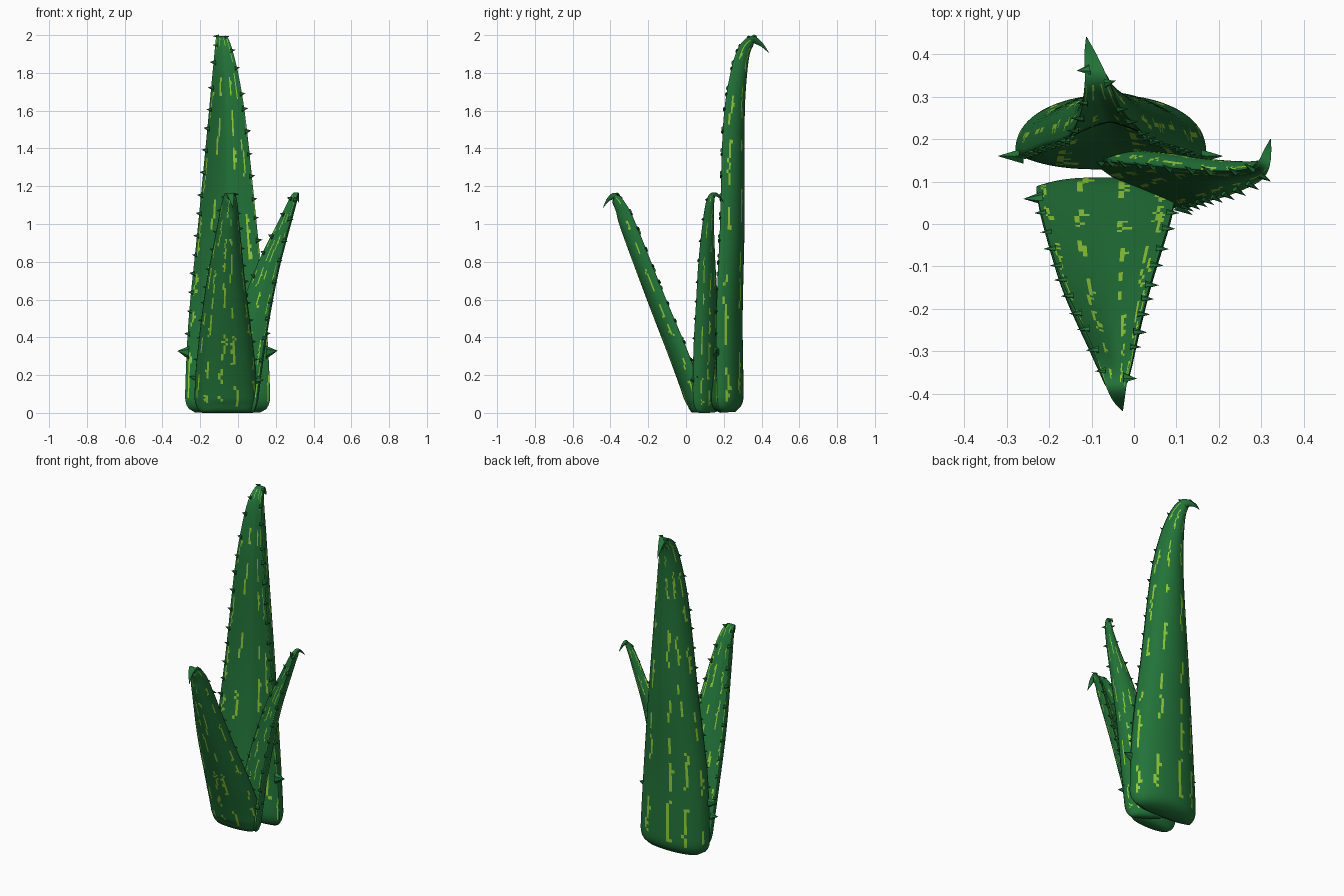
import bpy, bmesh, random
from math import pi, sin, cos, sqrt
from mathutils import Vector

if "Cube" in bpy.data.objects:
    bpy.data.objects.remove(bpy.data.objects["Cube"])

random.seed(4)
ROWS, HALF = 110, 36


def material(name, col):
    m = bpy.data.materials.new(name)
    m.diffuse_color = (*col, 1)
    m.use_nodes = True
    m.node_tree.nodes["Principled BSDF"].inputs["Base Color"].default_value = m.diffuse_color
    return m


GREEN = material("leaf_green", (0.016, 0.17, 0.04))
STREAK = material("streak_lime", (0.28, 0.60, 0.04))


def sample(keys, u):
    # Catmull-Rom through keys of (x, y, z, half width, depth, channel)
    f = u * (len(keys) - 1)
    i = min(int(f), len(keys) - 2)
    t = f - i
    g = lambda k: keys[max(0, min(len(keys) - 1, k))]
    return [0.5 * (2 * b + (c - a) * t + (2 * a - 5 * b + 4 * c - d) * t * t
                   + (3 * b - a - 3 * c + d) * t ** 3)
            for a, b, c, d in zip(g(i - 1), g(i), g(i + 1), g(i + 2))]


def even_params(keys):
    # parameters spaced evenly along the leaf length
    us = [i / 1000 for i in range(1001)]
    ps = [Vector(sample(keys, u)[:3]) for u in us]
    acc = [0]
    for a, b in zip(ps, ps[1:]):
        acc.append(acc[-1] + (b - a).length)
    out, k = [], 0
    for r in range(ROWS + 1):
        while k < 1000 and acc[k] < acc[-1] * r / ROWS:
            k += 1
        out.append(us[k])
    return out, acc[-1]


def frame(keys, u, across):
    t = (Vector(sample(keys, min(1, u + .01))[:3]) - Vector(sample(keys, max(0, u - .01))[:3])).normalized()
    w = (across - t * across.dot(t)).normalized()
    return t, w, t.cross(w)


def finish(bm, name, mats):
    bmesh.ops.recalc_face_normals(bm, faces=bm.faces)
    me = bpy.data.meshes.new(name)
    bm.to_mesh(me)
    bm.free()
    for m in mats:
        me.materials.append(m)
    ob = bpy.data.objects.new(name, me)
    bpy.context.collection.objects.link(ob)
    return ob


def leaf(name, keys, across, out, big):
    across, out = Vector(across).normalized(), Vector(out)
    us, length = even_params(keys)
    bm, rings, edges = bmesh.new(), [], []
    for r, u in enumerate(us):
        x, y, z, w, d, c = sample(keys, u)
        t, wd, n = frame(keys, u, across)
        if r == 0:
            sign = 1 if n.dot(out) > 0 else -1
        n = n * sign
        # rounded heel
        q = min(1, r * length / ROWS / 0.09)
        f = sqrt(max(0, 1 - (1 - q) ** 2))
        w = max(w, .001) * (.78 + .22 * f)
        p = Vector((x, y, z)) + n * d * .2 * (1 - f)
        d = max(d, .001) * (.5 + .5 * f)
        edges.append((p, t, wd, w))
        prof = [(w * cos(pi * j / HALF), d * sin(pi * j / HALF) ** .85) for j in range(HALF)]
        for j in range(HALF):
            s = -cos(pi * j / HALF)
            prof.append((w * s, d * c * (1 - abs(s) ** (1.4 if c > 0 else 3))))
        ring = []
        for a, b in prof:
            v = p + wd * a + n * b
            v.z = max(0, v.z)
            ring.append(bm.verts.new(v))
        rings.append(ring)
    m = 2 * HALF
    grid = [[bm.faces.new((A[j], A[(j + 1) % m], B[(j + 1) % m], B[j])) for j in range(m)]
            for A, B in zip(rings, rings[1:])]
    bm.faces.new(rings[0])
    bm.faces.new(rings[-1])
    # broken wandering streaks
    for col in (5, 12, 20, 27, 33, 42, 49, 56, 63, 68):
        pos, r = col + random.uniform(-2, 2), random.randint(2, 10)
        while r < ROWS - 10:
            for k in range(random.randint(3, 13)):
                if r < ROWS - 8:
                    grid[r][int(pos) % m].material_index = 1
                    if random.random() < .15:
                        grid[r][int(pos + 1) % m].material_index = 1
                r += 1
                pos += random.uniform(-.35, .35)
            r += random.randint(2, 12)
    for f in bm.faces:
        f.smooth = True
    finish(bm, name, (GREEN, STREAK))

    # thorns along both margins
    bm = bmesh.new()

    def thorn(row, side, size):
        p, t, wd, w = edges[row]
        c = p + wd * side * (w - .012)
        ax = (wd * side + t * .15).normalized()
        up = t
        nn = ax.cross(up)
        base = [bm.verts.new(c + (up * cos(k * pi / 3) + nn * .6 * sin(k * pi / 3)) * size * .7)
                for k in range(6)]
        tip = bm.verts.new(c + ax * (size + .012))
        for k in range(6):
            bm.faces.new((base[k], base[(k + 1) % 6], tip))
        bm.faces.new(base)

    for side in (-1, 1):
        s = .3
        while s < length - .06:
            thorn(int(s / length * ROWS), side, random.uniform(.014, .022))
            s += random.uniform(.09, .13)
        thorn(int(big[0] / length * ROWS), side, big[1])
    finish(bm, name + "_thorns", (GREEN,))


# tall rear leaf
leaf("tall_leaf", [
    (-.055, .17, 0, .22, .13, -.25), (-.055, .165, .1, .225, .14, -.25),
    (-.056, .16, .5, .205, .14, .2), (-.056, .18, 1.0, .155, .13, .4),
    (-.058, .195, 1.5, .105, .115, .4), (-.065, .225, 1.75, .075, .095, .35),
    (-.078, .275, 1.93, .045, .07, .2), (-.09, .345, 1.995, .026, .05, 0),
    (-.103, .40, 1.965, .014, .025, 0), (-.112, .44, 1.905, .001, .001, 0)],
    (1, 0, 0), (0, 1, 0), (.33, .05))

# short front leaf
leaf("front_leaf", [
    (-.065, .085, 0, .16, .08, -.25), (-.065, .085, .1, .165, .10, -.2),
    (-.065, .02, .3, .152, .105, 0), (-.065, -.125, .65, .108, .095, .2),
    (-.05, -.265, 1.0, .058, .085, .25), (-.045, -.32, 1.11, .042, .065, .2),
    (-.042, -.375, 1.163, .026, .045, 0), (-.036, -.415, 1.14, .014, .022, 0),
    (-.027, -.44, 1.085, .001, .001, 0)],
    (1, 0, 0), (0, -1, 0), (.19, .035))

# short right leaf, leaning sideways
leaf("right_leaf", [
    (-.005, .10, 0, .11, .06, -.25), (0, .095, .1, .118, .07, -.15),
    (.045, .092, .35, .104, .07, .15), (.105, .095, .6, .082, .065, .3),
    (.165, .097, .8, .062, .055, .35), (.24, .105, 1.0, .036, .045, .3),
    (.285, .118, 1.12, .022, .035, .2), (.305, .14, 1.165, .015, .025, 0),
    (.315, .172, 1.155, .009, .014, 0), (.322, .2, 1.115, .001, .001, 0)],
    (.87, -.5, 0), (.5, .87, 0), (.2, .03))
